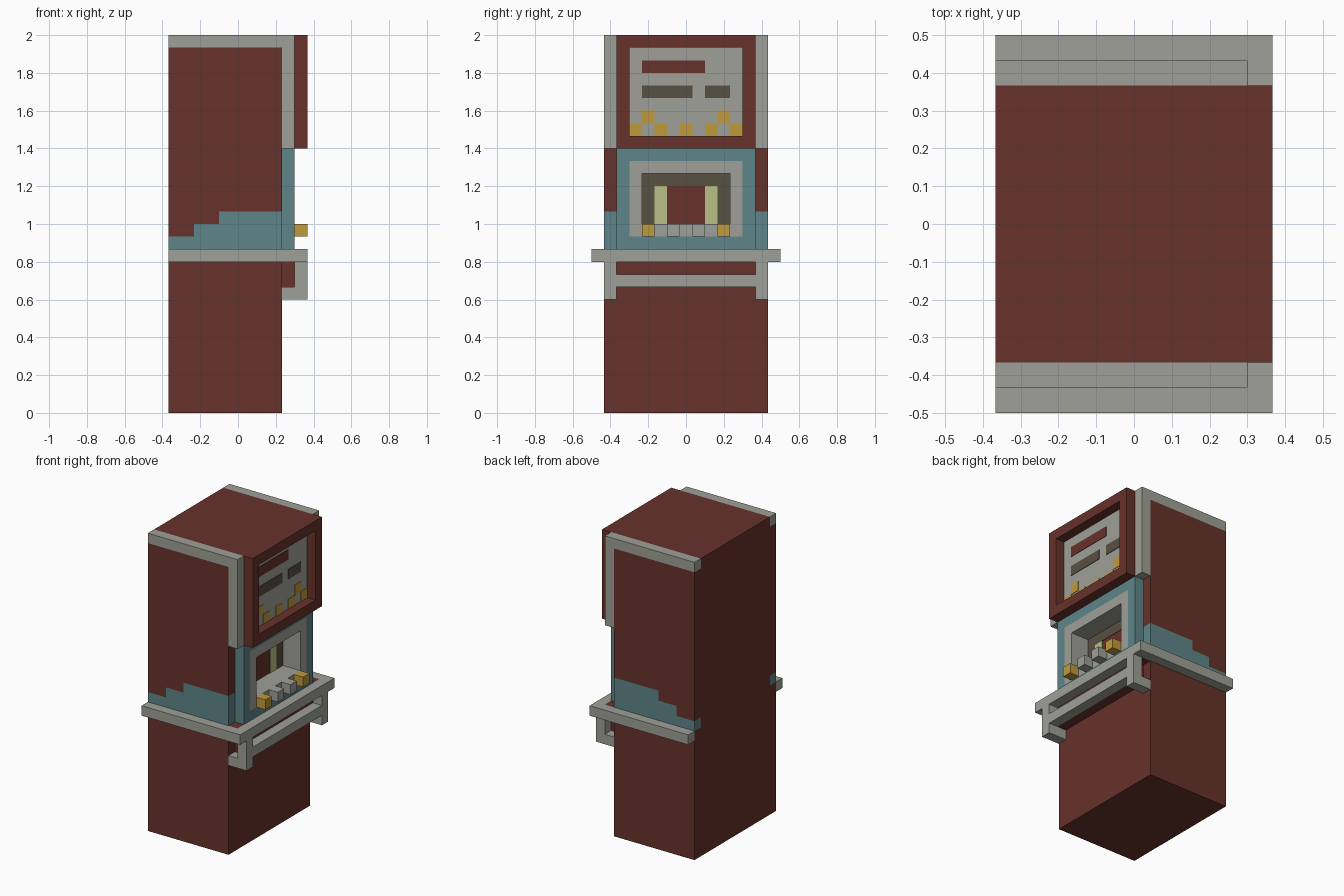
import bpy, bmesh

# Everything is laid out on a block grid: depth x 0..11, width y -7.5..7.5, height z 0..30
U = 2 / 30


def material(name, rgb):
    m = bpy.data.materials.new(name)
    m.use_nodes = True
    m.diffuse_color = (*rgb, 1)
    m.node_tree.nodes["Principled BSDF"].inputs["Base Color"].default_value = (*rgb, 1)
    return m


RED = material("brick_red", (0.136, 0.032, 0.024))
GREY = material("warm_grey", (0.352, 0.352, 0.314))
TEAL = material("dull_teal", (0.114, 0.235, 0.251))
GOLD = material("gold", (0.527, 0.328, 0.045))
BROWN = material("dark_brown", (0.098, 0.08, 0.054))
LIME = material("pale_green", (0.479, 0.527, 0.238))

cube = bpy.data.objects.get("Cube")
if cube:
    bpy.data.objects.remove(cube)


def finish(name, bm, mat):
    bmesh.ops.recalc_face_normals(bm, faces=bm.faces)
    for v in bm.verts:
        v.co = ((v.co.x - 5.5) * U, v.co.y * U, v.co.z * U)
    mesh = bpy.data.meshes.new(name)
    bm.to_mesh(mesh)
    bm.free()
    mesh.materials.append(mat)
    bpy.context.collection.objects.link(bpy.data.objects.new(name, mesh))


def profile(name, mat, points, y0, y1):
    """Extrude an x-z outline across the width."""
    bm = bmesh.new()
    face = bm.faces.new([bm.verts.new((x, y0, z)) for x, z in points])
    moved = bmesh.ops.extrude_face_region(bm, geom=[face])["geom"]
    verts = [g for g in moved if isinstance(g, bmesh.types.BMVert)]
    bmesh.ops.translate(bm, verts=verts, vec=(0, y1 - y0, 0))
    finish(name, bm, mat)


def box(name, mat, x, y, z):
    profile(name, mat, [(x[0], z[0]), (x[1], z[0]), (x[1], z[1]), (x[0], z[1])], *y)


def sides(name, mat, points, inner, outer):
    """The same profile on both sides of the cabinet."""
    profile("left_" + name, mat, points, inner, outer)
    profile("right_" + name, mat, points, -outer, -inner)


def ring(name, mat, x, outer, inner):
    """Rectangular frame facing +x; each rectangle is (half width, bottom, top)."""
    bm = bmesh.new()
    loops = []
    for depth, (w, lo, hi) in ((x[0], outer), (x[1], outer), (x[1], inner), (x[0], inner)):
        loops.append([bm.verts.new((depth, y, z))
                      for y, z in ((-w, lo), (w, lo), (w, hi), (-w, hi))])
    for a, b in zip(loops, loops[1:] + loops[:1]):
        for i in range(4):
            j = (i + 1) % 4
            bm.faces.new((a[i], a[j], b[j], b[i]))
    finish(name, bm, mat)


# Cabinet body
box("lower_body", RED, (0, 9), (-6.5, 6.5), (0, 13))
box("upper_core", RED, (0, 8), (-5.5, 5.5), (13, 30))
box("sign_backing", RED, (8, 10), (-5.5, 5.5), (21, 30))

# Side walls: stepped teal band, red wall above, grey edge trim
steps = [(0, 14), (2, 14), (2, 15), (4, 15), (4, 16), (9, 16)]
sides("teal_band", TEAL, [(9, 13), (0, 13)] + steps, 5.5, 6.5)
sides("side_wall", RED, steps + [(9, 29), (0, 29)], 5.5, 6.5)
sides("edge_trim", GREY, [(0, 29), (9, 29), (9, 21), (10, 21), (10, 30), (0, 30)], 5.5, 6.5)

# Lit sign at the top
ring("sign_frame", RED, (10, 11), (5.5, 21, 30), (4.5, 22, 29))
box("sign_face", GREY, (10, 10.04), (-4.5, 4.5), (22, 29))
SIGN = (10, 10.09)
box("sign_red_bar", RED, SIGN, (-3.5, 1.5), (27, 28))
box("sign_long_bar", BROWN, SIGN, (-3.5, 0.5), (25, 26))
box("sign_short_bar", BROWN, SIGN, (1.5, 3.5), (25, 26))
for i, y in enumerate((-4, -2, 0, 2, 4)):
    box(f"sign_gold_dot_{i + 1}", GOLD, SIGN, (y - 0.5, y + 0.5), (22, 23))
for side, y in (("left", 3), ("right", -3)):
    box(side + "_sign_gold_dot", GOLD, SIGN, (y - 0.5, y + 0.5), (23, 24))

# Front panel with a recessed opening
ring("front_panel", TEAL, (8, 10), (5.5, 13, 21), (4.5, 14, 20))
ring("opening_frame", GREY, (8, 10), (4.5, 14, 20), (3.5, 15, 19))

# Painted back of the recess
BACK = (8, 8.05)
box("recess_top_band", BROWN, BACK, (-3.5, 3.5), (18, 19))
for side, s in (("left", 1), ("right", -1)):
    box(side + "_recess_band", BROWN, BACK, sorted((s * 2.5, s * 3.5)), (15, 18))
    box(side + "_recess_light", LIME, BACK, sorted((s * 1.5, s * 2.5)), (15, 18))

# Buttons
for i, (y, mat) in enumerate(((-3, GOLD), (-1, GREY), (1, GREY), (3, GOLD))):
    box(f"button_{i + 1}", mat, (10, 11), (y - 0.5, y + 0.5), (14, 15))

# Rail around the cabinet, with the shelf behind it
box("front_rail", GREY, (10, 11), (-7.5, 7.5), (12, 13))
sides("side_rail", GREY, [(0, 12), (10, 12), (10, 13), (0, 13)], 6.5, 7.5)
box("shelf", RED, (9, 10), (-6.5, 6.5), (12, 13))
box("shelf_apron", RED, (9, 10), (-5.5, 5.5), (10, 12))

# Brackets and lower bar under the rail
sides("bracket", GREY, [(9, 9), (11, 9), (11, 12), (10, 12), (10, 10), (9, 10)], 5.5, 6.5)
box("lower_bar", GREY, (10, 11), (-5.5, 5.5), (10, 11))
